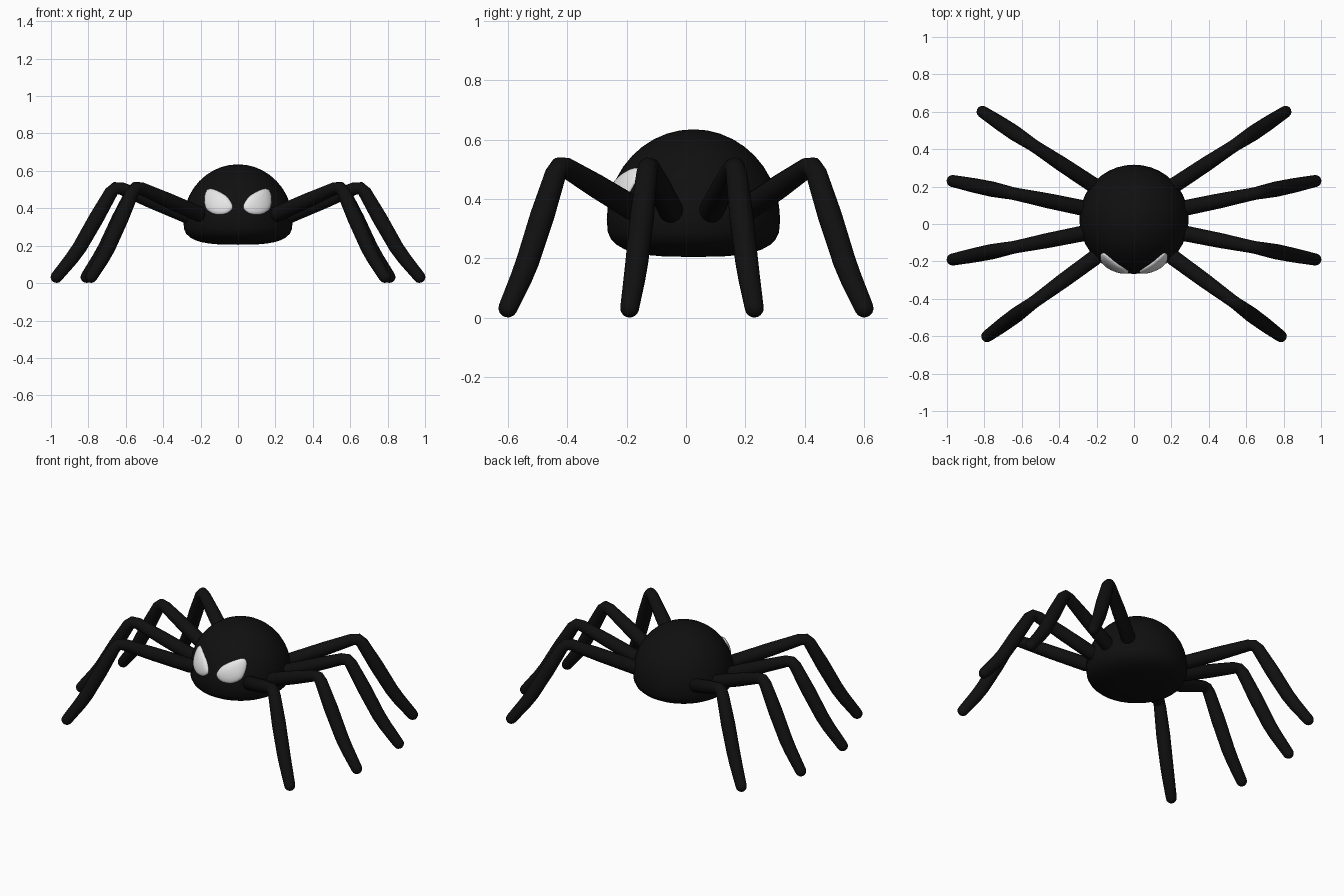
import bpy, bmesh, math
from mathutils import Vector

cube = bpy.data.objects.get("Cube")
if cube:
    bpy.data.objects.remove(cube, do_unlink=True)


def make_material(name, value):
    mat = bpy.data.materials.new(name)
    mat.use_nodes = True
    color = (value, value, value, 1)
    mat.diffuse_color = color
    mat.node_tree.nodes["Principled BSDF"].inputs["Base Color"].default_value = color
    return mat


black = make_material("black", 0.005)
white = make_material("white", 0.8)

BODY_Y, WAIST_Z, BODY_R = 0.025, 0.33, 0.292
DOME_H, BELLY_H = 0.305, 0.125


def loft(name, rings, mat, start=None, end=None):
    """Skin closed rings of points, closing the ends with tip points."""
    bm = bmesh.new()
    loops = [[bm.verts.new(p) for p in ring] for ring in rings]
    n = len(loops[0])
    for a, b in zip(loops, loops[1:]):
        for i in range(n):
            j = (i + 1) % n
            bm.faces.new((a[i], a[j], b[j], b[i]))
    for tip, ring in ((start, loops[0]), (end, loops[-1])):
        if tip is not None:
            v = bm.verts.new(tip)
            for i in range(n):
                bm.faces.new((v, ring[i], ring[(i + 1) % n]))
        else:
            bm.faces.new(ring)
    bmesh.ops.recalc_face_normals(bm, faces=bm.faces)
    for f in bm.faces:
        f.smooth = True
    mesh = bpy.data.meshes.new(name)
    bm.to_mesh(mesh)
    bm.free()
    mesh.materials.append(mat)
    obj = bpy.data.objects.new(name, mesh)
    bpy.context.collection.objects.link(obj)
    return obj


# Body: domed top, flatter belly
def body_ring(r, z, n=40):
    return [(r * math.cos(2 * math.pi * i / n),
             BODY_Y + r * math.sin(2 * math.pi * i / n), z) for i in range(n)]


profile = []
for k in range(1, 9):
    a = math.pi / 2 * k / 8
    profile.append((BODY_R * math.sin(a) ** (2 / 3),
                    WAIST_Z - BELLY_H * math.cos(a) ** (2 / 3)))
for k in range(1, 10):
    a = math.pi / 2 * k / 10
    profile.append((BODY_R * math.cos(a), WAIST_Z + DOME_H * math.sin(a)))
loft("body", [body_ring(r, z) for r, z in profile], black,
     (0, BODY_Y, WAIST_Z - BELLY_H), (0, BODY_Y, WAIST_Z + DOME_H))


# Legs: tapered tubes with rounded ends, bent at knee and ankle
def leg(name, root, foot, knee_t, ankle_t, sides=16):
    root, foot = Vector(root), Vector(foot)
    flat = Vector((foot.x - root.x, foot.y - root.y, 0))
    side = Vector((-flat.y, flat.x, 0)).normalized()

    def at(t, z):
        p = root + flat * t
        return Vector((p.x, p.y, z))

    knee, ankle = at(knee_t, 0.52), at(ankle_t, 0.165)
    thigh_dir = (knee - root).normalized()
    shin_dir = (ankle - knee).normalized()
    stations = [(root, 0.042), (root.lerp(knee, 0.5), 0.040),
                (knee - thigh_dir * 0.04, 0.034),
                (knee - thigh_dir * 0.01 + shin_dir * 0.01, 0.034),
                (knee + shin_dir * 0.04, 0.036),
                (knee.lerp(ankle, 0.5), 0.041),
                (ankle - shin_dir * 0.03, 0.039),
                (ankle.lerp(foot, 0.25), 0.037), (foot, 0.032)]
    points = [s[0] for s in stations]
    dirs = [(points[min(i + 1, len(points) - 1)] - points[max(i - 1, 0)]).normalized()
            for i in range(len(points))]

    def ring(center, direction, radius):
        up = direction.cross(side)
        return [center + (side * math.cos(2 * math.pi * i / sides)
                          + up * math.sin(2 * math.pi * i / sides)) * radius
                for i in range(sides)]

    def cap(center, direction, radius, sign):
        return [ring(center + direction * sign * radius * math.sin(a), direction,
                     radius * math.cos(a)) for a in (0.4, 0.8, 1.2)]

    r0, r1 = stations[0][1], stations[-1][1]
    rings = cap(root, dirs[0], r0, -1)[::-1]
    rings += [ring(p, d, r) for (p, r), d in zip(stations, dirs)]
    rings += cap(foot, dirs[-1], r1, 1)
    loft(name, rings, black, root - dirs[0] * r0, foot + dirs[-1] * r1)


LEGS = {
    "front": ((0.21, -0.18, 0.37), (0.785, -0.6, 0.033), 0.59, 0.86),
    "front_middle": ((0.27, -0.05, 0.36), (0.97, -0.19, 0.033), 0.555, 0.845),
    "rear_middle": ((0.27, 0.085, 0.36), (0.97, 0.23, 0.033), 0.555, 0.845),
    "rear": ((0.22, 0.21, 0.37), (0.81, 0.6, 0.033), 0.56, 0.85),
}
for side_name, sx in (("left", 1), ("right", -1)):
    for leg_name, (root, foot, knee_t, ankle_t) in LEGS.items():
        leg(f"{side_name}_{leg_name}_leg", (root[0] * sx, *root[1:]),
            (foot[0] * sx, *foot[1:]), knee_t, ankle_t)


# Eyes: slanted rounded patches bulging from the dome
EYE_X, EYE_Z = 0.105, 0.437
OUTLINE = [(-0.08, -0.03), (-0.055, -0.062), (-0.015, -0.073), (0.03, -0.068),
           (0.067, -0.04), (0.077, 0.01), (0.069, 0.052), (0.045, 0.07),
           (0.0, 0.056), (-0.052, 0.022)]


def smooth_closed(pts, steps=4):
    """Catmull-Rom curve through a closed outline."""
    out, n = [], len(pts)
    for i in range(n):
        a, b, c, d = (Vector(pts[(i + k) % n]) for k in (-1, 0, 1, 2))
        for s in range(steps):
            t = s / steps
            out.append(b + (c - a) * t / 2 + (a * 2 - b * 5 + c * 4 - d) * t * t / 2
                       + (b * 3 - a - c * 3 + d) * t ** 3 / 2)
    return out


def on_dome(x, z, lift):
    r = BODY_R * math.sqrt(1 - ((z - WAIST_Z) / DOME_H) ** 2)
    y = -math.sqrt(r * r - x * x)
    normal = Vector((x / BODY_R ** 2, y / BODY_R ** 2, (z - WAIST_Z) / DOME_H ** 2))
    return Vector((x, y + BODY_Y, z)) + normal.normalized() * lift


edge = smooth_closed(OUTLINE)
for side_name, sx in (("left", 1), ("right", -1)):
    rings = []
    for scale, lift in ((0.96, -0.012), (0.96, 0.002), (0.9, 0.007),
                        (0.75, 0.011), (0.5, 0.014), (0.25, 0.015)):
        rings.append([on_dome(sx * (EYE_X + p.x * scale), EYE_Z + p.y * scale, lift)
                      for p in edge])
    loft(f"{side_name}_eye", rings, white, None, on_dome(sx * EYE_X, EYE_Z, 0.016))
